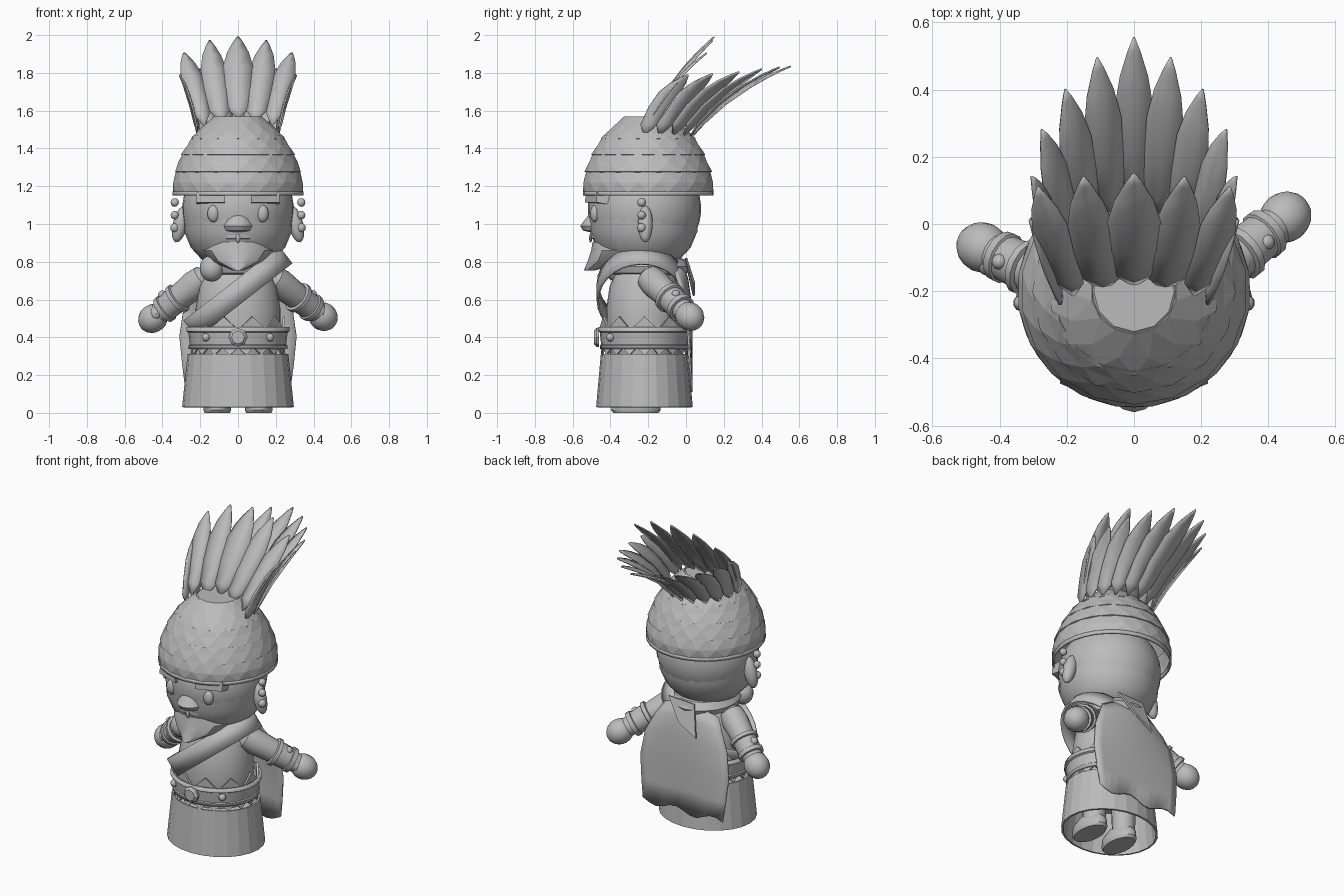
import bpy, bmesh, math
from mathutils import Vector, Matrix

cube = bpy.data.objects.get("Cube")
if cube:
    bpy.data.objects.remove(cube)

grey = bpy.data.materials.new("plain grey")
grey.use_nodes = True
GREY = (0.5, 0.5, 0.5, 1)
grey.diffuse_color = GREY
grey.node_tree.nodes["Principled BSDF"].inputs["Base Color"].default_value = GREY
CY = -0.22  # depth of the body axis


def make(name, bm, smooth=35, thick=0, matrix=None):
    if matrix:
        bm.transform(matrix)
    me = bpy.data.meshes.new(name)
    bm.to_mesh(me)
    bm.free()
    me.materials.append(grey)
    ob = bpy.data.objects.new(name, me)
    bpy.context.collection.objects.link(ob)
    if thick:
        mod = ob.modifiers.new("thickness", "SOLIDIFY")
        mod.thickness = thick
        mod.offset = 0
    if smooth:
        bpy.ops.object.select_all(action="DESELECT")
        ob.select_set(True)
        bpy.context.view_layer.objects.active = ob
        bpy.ops.object.shade_smooth_by_angle(angle=math.radians(smooth))
    return ob


def place(loc, scale=(1, 1, 1), axis=None):
    rot = Vector(axis).to_track_quat("Z", "Y").to_matrix().to_4x4() if axis else Matrix()
    return Matrix.Translation(loc) @ rot @ Matrix.Diagonal((*scale, 1))


def ball(name, loc, scale, seg=20, axis=None):
    bm = bmesh.new()
    bmesh.ops.create_uvsphere(bm, u_segments=seg, v_segments=seg * 2 // 3, radius=1)
    return make(name, bm, 35, 0, place(loc, scale, axis))


def skin(bm, rows):
    """Quads between successive open rows of vertices."""
    for a, b in zip(rows, rows[1:]):
        for i in range(len(a) - 1):
            bm.faces.new((a[i], a[i + 1], b[i + 1], b[i]))


def lathe(name, profile, n=24, loc=(0, CY, 0), scale=(1, 1, 1), axis=None, smooth=35,
          thick=0, cap=False, stagger=False):
    """Revolve (radius, height) pairs; staggered rings give triangular facets."""
    bm = bmesh.new()
    rings = []
    for j, (r, z) in enumerate(profile):
        turn = [2 * math.pi * (i + (j % 2) / 2 * stagger) / n for i in range(n)]
        rings.append([bm.verts.new((r * math.sin(a), -r * math.cos(a), z)) for a in turn])
    for j, (a, b) in enumerate(zip(rings, rings[1:])):
        for i in range(n):
            k = (i + 1) % n
            if not stagger:
                bm.faces.new((a[i], a[k], b[k], b[i]))
            elif j % 2 == 0:
                bm.faces.new((a[i], a[k], b[i]))
                bm.faces.new((a[k], b[k], b[i]))
            else:
                bm.faces.new((a[i], b[k], b[i]))
                bm.faces.new((a[i], a[k], b[k]))
    if cap:
        bm.faces.new(rings[-1])
        bm.faces.new(rings[0][::-1])
    return make(name, bm, smooth, thick, place(loc, scale, axis))


def face_loft(name, rows, n=8, smooth=30):
    """Front-facing half rings, each (z, half width, front y, back y), bottom to top."""
    bm = bmesh.new()
    turns = [math.pi * (i / n - 0.5) for i in range(n + 1)]
    skin(bm, [[bm.verts.new((w * math.sin(a), back + (front - back) * math.cos(a), z)) for a in turns]
              for z, w, front, back in rows])
    make(name, bm, smooth)


def zigzag(name, r, z_edge, z_tip, r_tip, n):
    """Ring of pointed cloth tips."""
    bm = bmesh.new()
    def ring(rad, z, shift=0):
        return [bm.verts.new((rad * math.sin(a) * 1.08, -rad * math.cos(a), z))
                for a in (2 * math.pi * (i + shift) / n for i in range(n))]
    edge, tips = ring(r, z_edge), ring(r_tip, z_tip, 0.5)
    for i in range(n):
        bm.faces.new((edge[i], edge[(i + 1) % n], tips[i]))
    make(name, bm, 0, 0.012, place((0, CY, 0)))


def brow(name, points, x0, x1, sweep):
    """Side outline of (y, z) pairs run across x, swept back round the head."""
    bm = bmesh.new()
    a = [bm.verts.new((x0, y, z)) for y, z in points]
    b = [bm.verts.new((x1, y + sweep, z)) for y, z in points]
    bm.faces.new(a)
    bm.faces.new(b[::-1])
    for i in range(len(a)):
        k = (i + 1) % len(a)
        bm.faces.new((a[i], b[i], b[k], a[k]))
    bmesh.ops.recalc_face_normals(bm, faces=bm.faces)
    make(name, bm, 0)


def feather(name, base, ctrl, tip, across, width):
    """Folded leaf blade along a curved path."""
    base, ctrl, tip, across = map(Vector, (base, ctrl, tip, across))
    bm = bmesh.new()
    rows = []
    for t, w in ((0, 0.05), (0.14, 0.78), (0.4, 0.93), (0.65, 1), (0.82, 0.72), (0.94, 0.32), (1, 0.05)):
        p = base * (1 - t) ** 2 + ctrl * 2 * t * (1 - t) + tip * t * t
        d = ((ctrl - base) * (1 - t) + (tip - ctrl) * t).normalized()
        ridge = across.cross(d) * width * w * 0.18
        rows.append([bm.verts.new(v) for v in (p - across * width * w, p + ridge, p + across * width * w)])
    skin(bm, rows)
    make(name, bm, 30, 0.008)


# Head and face
ball("head", (0, CY, 1.08), (0.295, 0.3, 0.29), 32)
lathe("jaw", [(0.1, 0.785), (0.19, 0.81), (0.25, 0.875), (0.285, 0.96), (0.29, 1.05)], 24, (0, CY - 0.005, 0))
face_loft("nose", [(0.955, 0.045, -0.5, -0.44), (0.965, 0.08, -0.545, -0.44), (0.99, 0.09, -0.56, -0.44),
                   (1.03, 0.072, -0.53, -0.44), (1.06, 0.055, -0.505, -0.44), (1.07, 0.03, -0.47, -0.44)])
face_loft("upper_lip", [(0.91, 0.12, -0.47, -0.35), (0.922, 0.15, -0.5, -0.37), (0.935, 0.14, -0.505, -0.38),
                        (0.985, 0.09, -0.5, -0.4)])
face_loft("beard", [(0.815, 0.12, -0.42, -0.3), (0.79, 0.09, -0.46, -0.33), (0.755, 0.03, -0.54, -0.48),
                    (0.805, 0.15, -0.52, -0.33), (0.86, 0.2, -0.502, -0.3), (0.905, 0.17, -0.495, -0.33),
                    (0.91, 0.12, -0.45, -0.35)])
ball("tooth", (0, -0.505, 0.925), (0.012, 0.008, 0.024), 10)
for s, side in ((1, "left"), (-1, "right")):
    ball(side + "_eye", (s * 0.13, -0.482, 1.055), (0.032, 0.025, 0.046), 16)
    brow(side + "_brow", [(-0.45, 1.17), (-0.53, 1.17), (-0.535, 1.115), (-0.45, 1.1)], s * 0.07, s * 0.22, 0.06)
    ball(side + "_ear", (s * 0.305, -0.215, 1.0), (0.04, 0.04, 0.1), 14, (s * 0.25, 0, -1))
    for i, r in enumerate((0.025, 0.023, 0.023)):
        ball(f"{side}_ear_bead_{i}", (s * 0.335, -0.235, 0.98 + i * 0.067), (r, r, r), 10)

# Helmet of overlapping faceted bands
HY = -0.2
bands = [[(0.34, 1.17), (0.342, 1.22), (0.322, 1.285)], [(0.333, 1.275), (0.31, 1.33), (0.285, 1.38)],
         [(0.298, 1.365), (0.268, 1.415), (0.235, 1.465)], [(0.248, 1.45), (0.2, 1.5), (0.125, 1.565)]]
for i, band in enumerate(bands):
    lathe(f"helmet_band_{i}", band, 20 - 2 * i, (0, HY, 0), smooth=0, thick=0.01, stagger=True)
lathe("helmet_brim", [(0.34, 1.15), (0.34, 1.172)], 32, (0, HY, 0), thick=0.012)
lathe("helmet_cap", [(0.15, 1.545), (0.12, 1.57)], 12, (0, HY, 0), smooth=0, cap=True)

# Crest: horseshoe of feathers round the back and a fan in front
tips = [(0, 0.555, 1.835), (0.11, 0.495, 1.83), (0.205, 0.4, 1.82), (0.275, 0.28, 1.805),
        (0.305, 0.14, 1.795), (0.31, 0.01, 1.79)]
fan = [(0, 0.15, 1.99), (0.15, 0.14, 1.97), (0.285, 0.11, 1.905)]
for s in (1, -1):
    side = "left" if s > 0 else "right"
    for i, (x, y, z) in enumerate(tips):
        if i == 0 and s < 0:
            continue
        a = math.radians(19 * i)
        base = Vector((s * 0.215 * math.sin(a), HY + 0.24 * math.cos(a), 1.47))
        ctrl = base.lerp(Vector((s * x, y, z)), 0.36) + Vector((0, 0, 0.09))
        feather(f"{side}_back_feather_{i}", base, ctrl, (s * x, y, z),
                (math.cos(a), -s * math.sin(a), 0), 0.058)
    for i, (x, y, z) in enumerate(fan):
        if i == 0 and s < 0:
            continue
        base = (s * 0.09 * i, -0.18 - 0.015 * i, 1.56 - 0.02 * i)
        feather(f"{side}_front_feather_{i}", base, (s * x * 0.8, -0.08, 1.75), (s * x, y, z),
                (1, 0, 0), 0.08 - 0.012 * i)

# Torso, neck scarf and skirt
lathe("torso", [(0.2, 0.3), (0.225, 0.42), (0.225, 0.55), (0.205, 0.67), (0.16, 0.76), (0.1, 0.81)], 28,
      scale=(1, 0.9, 1), cap=True)
lathe("neck_scarf", [(0.13, 0.83), (0.2, 0.815), (0.235, 0.775), (0.22, 0.74), (0.18, 0.73)], 20,
      (0, -0.2, 0), (0.85, 0.95, 1))
ball("scarf_knot", (-0.14, -0.37, 0.765), (0.065, 0.06, 0.07), 14)
lathe("skirt", [(0.25, 0.03), (0.225, 0.31)], 24, scale=(1.16, 1, 1), smooth=0, thick=0.012)
lathe("skirt_top", [(0.222, 0.285), (0.2, 0.3)], 24, scale=(1.1, 1, 1), cap=True)

# Belt with studs and torn cloth edges
lathe("belt", [(0.235, 0.34), (0.236, 0.355), (0.23, 0.36), (0.238, 0.43), (0.247, 0.435), (0.245, 0.455)], 28,
      scale=(1.08, 0.97, 1), thick=0.014)
zigzag("waist_cloth", 0.235, 0.44, 0.51, 0.225, 10)
zigzag("belt_fringe", 0.225, 0.345, 0.305, 0.228, 18)
lathe("buckle", [(0.05, 0), (0.05, 0.015), (0.035, 0.028)], 8, (0, -0.46, 0.4), axis=(0, -1, 0), smooth=0, cap=True)
for x in (-0.17, 0.17):
    ball("belt_stud", (x, -0.4, 0.4), (0.022, 0.022, 0.022), 10)

# Diagonal sash round the chest
bm = bmesh.new()
turns = [2 * math.pi * i / 28 for i in range(28)]
low, high = [[bm.verts.new((0.315 * math.cos(a), 0.232 * math.sin(a), z)) for a in turns] for z in (-0.058, 0.058)]
for i in range(28):
    bm.faces.new((low[i - 1], low[i], high[i], high[i - 1]))
make("sash", bm, 35, 0.012, Matrix.Translation((0, CY - 0.015, 0.64)) @ Matrix.Rotation(math.radians(-38), 4, "Y"))

# Cape hanging down the back with a wavy hem
bm = bmesh.new()
rows = []
cols = 12
for t in (0, 0.12, 0.3, 0.55, 0.8, 1):
    half = 0.19 + 0.12 * math.sin(min(1, t * 2) * math.pi / 2) - 0.03 * max(0, t - 0.6) / 0.4
    row = []
    for i in range(cols + 1):
        u = 2 * i / cols - 1
        hem = 0.02 * math.sin(i * 1.1) * (t == 1)
        y = 0.03 - 0.05 * (1 - t) ** 6 - 0.04 * u * u * (1 - t)
        row.append(bm.verts.new((u * half, y, 0.79 - t * 0.66 + hem - 0.05 * u * u * (1 - t))))
    rows.append(row)
skin(bm, rows)
make("cape", bm, 40, 0.01)
# Folded flap of the cape
bm = bmesh.new()
bm.faces.new([bm.verts.new(v) for v in ((0.12, 0.0, 0.82), (-0.06, 0.0, 0.81), (-0.1, 0.042, 0.62), (0.02, 0.042, 0.69))])
make("cape_fold", bm, 0, 0.012)

# Arms with bracers, and legs
for s, side, hand in ((1, "left", (0.45, 0.02, 0.51)), (-1, "right", (-0.45, -0.07, 0.5))):
    shoulder, hand = Vector((s * 0.19, -0.19, 0.71)), Vector(hand)
    axis = hand - shoulder
    reach = axis.length
    lathe(side + "_arm", [(0.03, -0.05), (0.07, -0.01), (0.078, 0.05), (0.068, reach * 0.5), (0.055, reach)], 16,
          shoulder, axis=axis, cap=True)
    cuff = [(0.07, 0.46), (0.085, 0.47), (0.085, 0.53), (0.073, 0.54), (0.07, 0.72), (0.078, 0.73), (0.076, 0.8), (0.05, 0.81)]
    lathe(side + "_bracer", [(r, f * reach) for r, f in cuff], 14, shoulder, axis=axis)
    ball(side + "_hand", hand, (0.075, 0.075, 0.082), 16, axis)
    ball(side + "_thumb", hand + Vector((s * -0.015, -0.04, 0.025)), (0.035, 0.045, 0.04), 12)
    up = axis.normalized().cross(Vector((0, s, 0)))
    ball(side + "_bracer_stud", shoulder + axis * 0.65 + up * math.copysign(0.07, up.z),
         (0.024, 0.024, 0.024), 10)
    lathe(side + "_foot", [(0.068, 0), (0.075, 0.015), (0.072, 0.06), (0.05, 0.1)], 18, (s * 0.11, -0.265, 0),
          (1, 1.75, 1), cap=True)
    lathe(side + "_leg", [(0.065, 0.05), (0.075, 0.29)], 16, (s * 0.11, -0.225, 0), cap=True)
